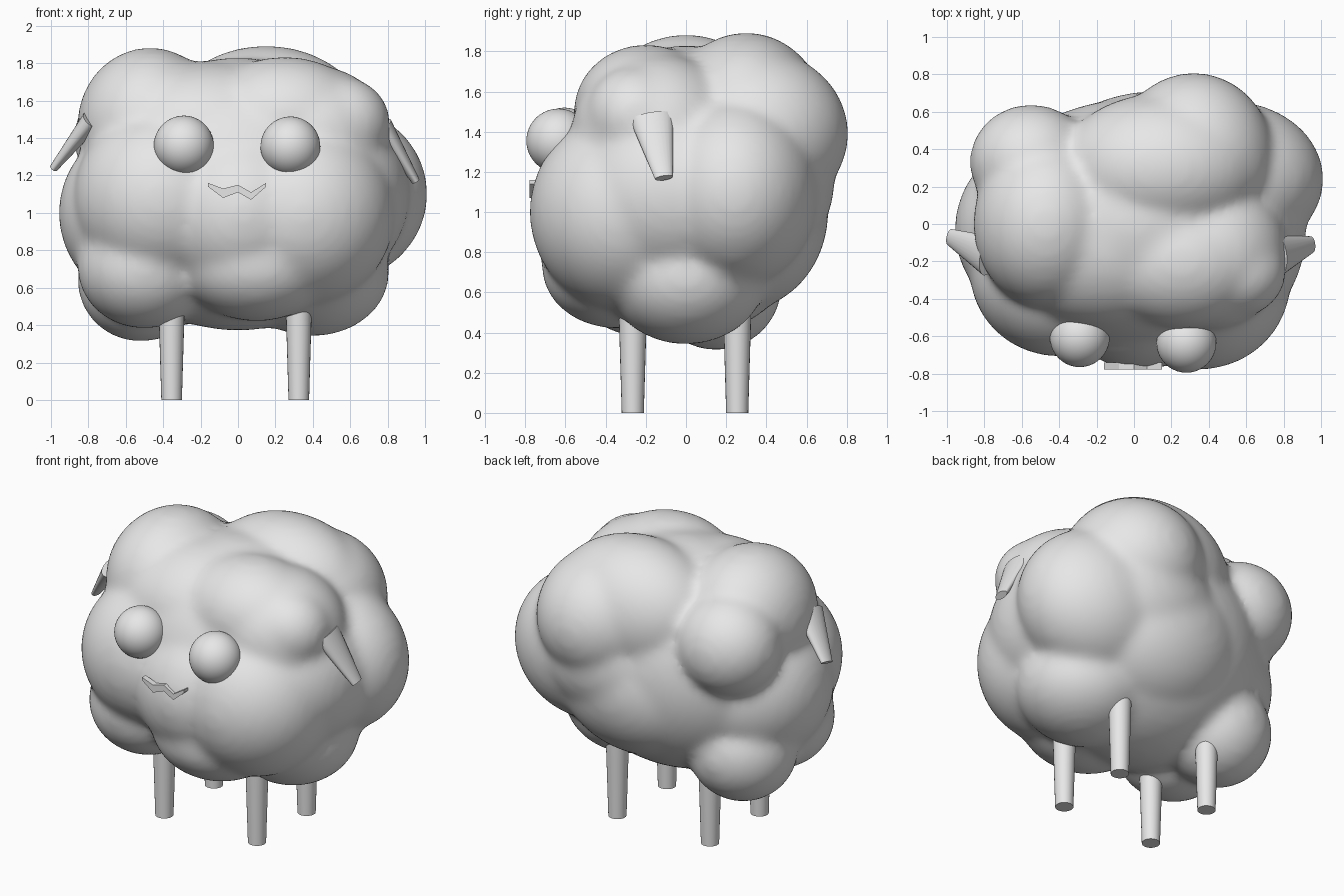
import bpy, bmesh
from mathutils import Vector, Matrix

if "Cube" in bpy.data.objects:
    bpy.data.objects.remove(bpy.data.objects["Cube"], do_unlink=True)

wool = bpy.data.materials.new("pale_grey")
wool.use_nodes = True
wool.diffuse_color = (0.8, 0.8, 0.8, 1)
wool.node_tree.nodes["Principled BSDF"].inputs["Base Color"].default_value = wool.diffuse_color


def finish(bm, name, smooth=True):
    mesh = bpy.data.meshes.new(name)
    for face in bm.faces:
        face.smooth = smooth
    bm.to_mesh(mesh)
    bm.free()
    mesh.materials.append(wool)
    obj = bpy.data.objects.new(name, mesh)
    bpy.context.collection.objects.link(obj)
    return obj


def sharpen(obj):
    bpy.ops.object.select_all(action="DESELECT")
    obj.select_set(True)
    bpy.context.view_layer.objects.active = obj
    bpy.ops.object.shade_smooth_by_angle()


def ellipsoid(bm, centre, radii):
    matrix = Matrix.Translation(centre) @ Matrix.Diagonal((*radii, 1))
    bmesh.ops.create_icosphere(bm, subdivisions=4, radius=1, matrix=matrix)


def taper(name, start, end, r_start, r_end, thickness=1.0):
    # Tapered limb from start to end, wide along y, flattened by thickness
    start, end = Vector(start), Vector(end)
    axis = (end - start).normalized()
    flat = Vector((0, 1, 0)).cross(axis).normalized()
    wide = axis.cross(flat)
    basis = Matrix((flat * thickness, wide, axis)).transposed().to_4x4()
    bm = bmesh.new()
    bmesh.ops.create_cone(bm, cap_ends=True, segments=24, radius1=r_start, radius2=r_end,
                          depth=(end - start).length,
                          matrix=Matrix.Translation((start + end) / 2) @ basis)
    sharpen(finish(bm, name))


# Woolly body: overlapping lobes fused into one soft surface
lobes = [
    ((0, 0, 1.1), (.84, .67, .73)),             # core
    ((.5, .24, 1.1), (.515, .42, .48)),         # left flank
    ((.42, -.05, 1.1), (.5, .56, .5)),          # left side
    ((.32, .35, 1.39), (.43, .46, .42)),        # rump
    ((.25, .28, 1.15), (.55, .46, .45)),        # rump base
    ((.1, .25, 1.0), (.6, .46, .5)),            # lower back
    ((.15, .3, 1.46), (.55, .4, .435)),         # crown
    ((-.47, 0, 1.47), (.39, .45, .415)),        # right crown
    ((-.15, -.1, 1.4), (.6, .46, .41)),         # top front
    ((-.55, .33, 1.4), (.33, .31, .32)),        # right rear puff
    ((-.45, -.03, 1.0), (.51, .5, .5)),         # right flank
    ((-.52, .15, .64), (.34, .33, .33)),        # right belly
    ((-.5, -.23, .71), (.36, .35, .33)),        # right chest
    ((-.4, -.25, 1.08), (.48, .46, .48)),       # right cheek
    ((.35, -.3, 1.0), (.49, .48, .5)),          # left cheek
    ((.03, -.25, 1.0), (.5, .53, .5)),          # muzzle
    ((.1, -.35, .73), (.42, .37, .31)),         # chin
    ((.55, -.25, 1.48), (.265, .25, .25)),      # left brow
    ((.4, -.15, 1.4), (.42, .42, .39)),         # brow base
    ((.25, -.2, 1.5), (.45, .36, .335)),        # forehead
    ((.4, 0, .68), (.41, .4, .34)),             # left belly
]
bm = bmesh.new()
for centre, radii in lobes:
    ellipsoid(bm, centre, radii)
body = finish(bm, "woolly_body")
remesh = body.modifiers.new("fuse", "REMESH")
remesh.mode = "VOXEL"
remesh.voxel_size = 0.025
remesh.use_smooth_shade = True
soften = body.modifiers.new("soften", "SMOOTH")
soften.factor = 0.5
soften.iterations = 22

# Eyes
for name, centre in (("right_eye", (-.29, -.605, 1.36)), ("left_eye", (.28, -.635, 1.355))):
    bm = bmesh.new()
    ellipsoid(bm, centre, (.16, .16, .16))
    finish(bm, name)

# Zigzag mouth
bm = bmesh.new()
zigzag = [(-.16, 1.16, 1.14), (-.08, 1.13, 1.08), (0, 1.15, 1.11), (.07, 1.11, 1.07), (.15, 1.16, 1.14)]
rows = [[bm.verts.new((x, y, z)) for y in (-.778, -.74) for z in (top, low)] for x, top, low in zigzag]
for a, b in zip(rows, rows[1:]):
    for i, j in ((0, 1), (1, 3), (3, 2), (2, 0)):
        bm.faces.new((a[i], a[j], b[j], b[i]))
for end in (rows[0], rows[-1]):
    bm.faces.new([end[i] for i in (0, 1, 3, 2)])
bmesh.ops.recalc_face_normals(bm, faces=bm.faces)
finish(bm, "mouth", smooth=False)

# Drooping ears
taper("right_ear", (-.78, -.17, 1.5), (-.985, -.07, 1.24), .11, .045, .5)
taper("left_ear", (.77, -.17, 1.47), (.95, -.11, 1.17), .11, .045, .5)

# Legs
for side, x in (("right", -.355), ("left", .325)):
    for end, y in (("front", -.265), ("back", .255)):
        taper(f"{end}_{side}_leg", (x, y, 0), (x, y, .6), .055, .073)
